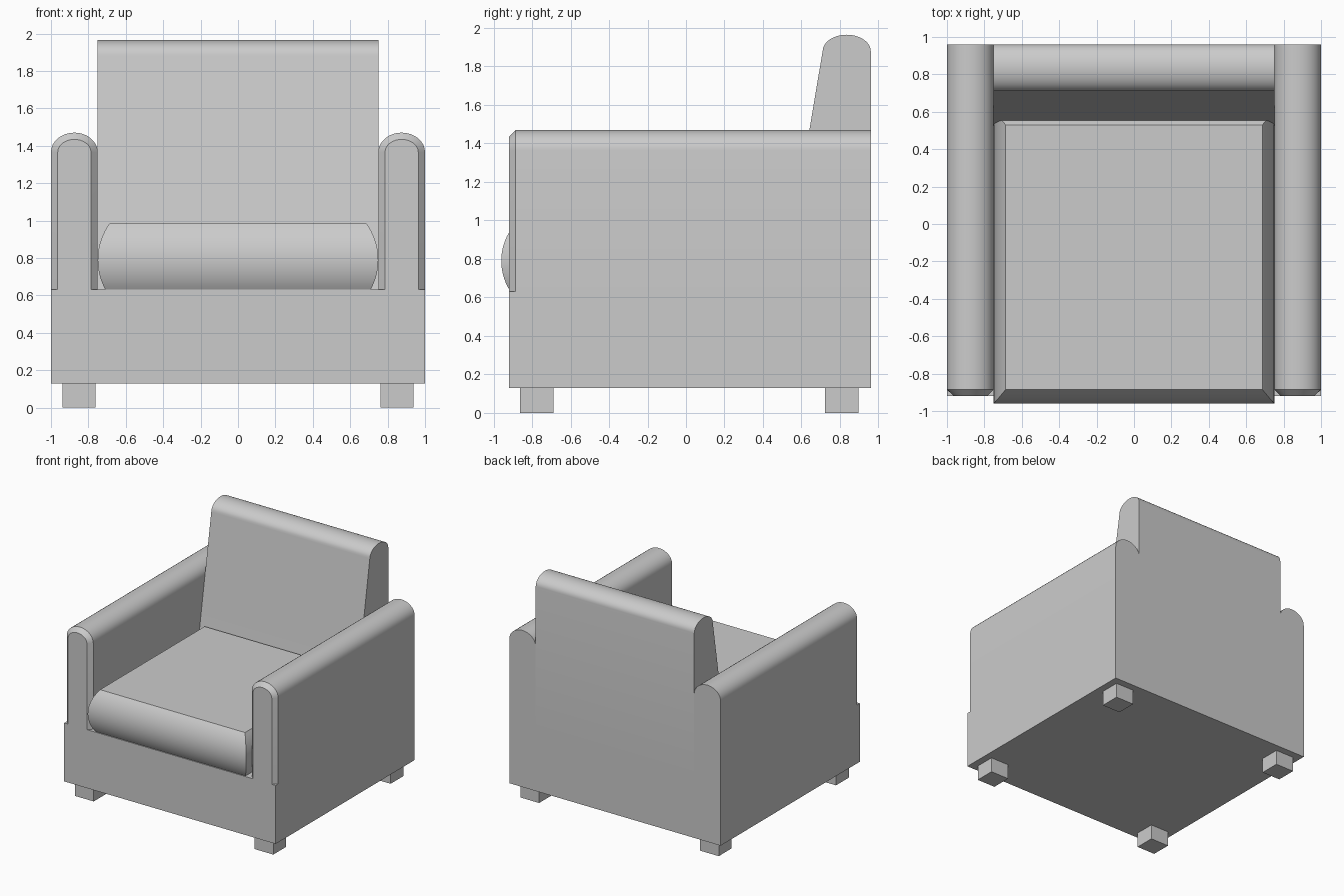
import bpy, bmesh, math

if "Cube" in bpy.data.objects:
    bpy.data.objects.remove(bpy.data.objects["Cube"])

fabric = bpy.data.materials.new("grey fabric")
fabric.diffuse_color = (0.6, 0.6, 0.6, 1)
fabric.use_nodes = True
fabric.node_tree.nodes["Principled BSDF"].inputs["Base Color"].default_value = fabric.diffuse_color


def loft(name, rings, cap_start=True):
    """Join equal-length rings of points into one capped solid."""
    bm = bmesh.new()
    loops = [[bm.verts.new(p) for p in ring] for ring in rings]
    n = len(loops[0])
    for a, b in zip(loops, loops[1:]):
        for i in range(n):
            j = (i + 1) % n
            bm.faces.new((a[i], a[j], b[j], b[i]))
    caps = [bm.faces.new(loops[-1])]
    caps.append(bm.faces.new(loops[0]))
    bmesh.ops.recalc_face_normals(bm, faces=bm.faces)
    if not cap_start:
        bmesh.ops.delete(bm, geom=[caps[1]], context='FACES_ONLY')
    mesh = bpy.data.meshes.new(name)
    bm.to_mesh(mesh)
    bm.free()
    obj = bpy.data.objects.new(name, mesh)
    bpy.context.collection.objects.link(obj)
    mesh.materials.append(fabric)
    bpy.ops.object.select_all(action='DESELECT')
    obj.select_set(True)
    bpy.context.view_layer.objects.active = obj
    bpy.ops.object.shade_smooth_by_angle(angle=math.radians(30))
    return obj


def rect(x0, x1, y0, y1, z):
    return [(x0, y0, z), (x1, y0, z), (x1, y1, z), (x0, y1, z)]


def box(name, x0, x1, y0, y1, z0, z1):
    return loft(name, [rect(x0, x1, y0, y1, z0), rect(x0, x1, y0, y1, z1)])


def arch(centre, half, spring, rise, steps=16):
    """Half-ellipse running from the + side over the top to the - side."""
    return [(centre + half * math.cos(math.pi * i / steps),
             spring + rise * math.sin(math.pi * i / steps))
            for i in range(steps + 1)]


# Base and feet
box("base", -1, 1, -0.92, 0.96, 0.13, 0.63)
for side, x in (("left", -0.85), ("right", 0.85)):
    for end, y in (("front", -0.775), ("back", 0.81)):
        box(f"{end}_{side}_foot", x - 0.088, x + 0.088, y - 0.087, y + 0.087, 0, 0.13)

# Round-topped arms with a chamfered front
for side, x in (("left", -0.875), ("right", 0.875)):
    def arm_ring(y, inset):
        top = arch(x, 0.125 - inset, 1.365, 0.105 - inset)
        pts = [(x + 0.125 - inset, 0.63)] + top + [(x - 0.125 + inset, 0.63)]
        return [(px, y, pz) for px, pz in pts]
    loft(f"{side}_arm", [arm_ring(0.96, 0), arm_ring(-0.885, 0), arm_ring(-0.92, 0.036)])

# Leaning backrest with a rounded top
profile = [(0.96, 0.63)] + arch(0.835, 0.125, 1.88, 0.085) + [(0.5, 0.63)]
loft("backrest", [[(x, y, z) for y, z in profile] for x in (-0.75, 0.75)])

# Seat cushion with bulging sides
rings = []
for i in range(17):
    z = 0.63 + 0.355 * i / 16
    h = z - 0.79
    sag_y = 0.29 - math.sqrt(0.29 ** 2 - h * h)
    sag_x = 0.33 - math.sqrt(0.33 ** 2 - h * h)
    rings.append(rect(-0.75 + sag_x, 0.75 - sag_x, -0.96 + sag_y, 0.605 - sag_y, z))
loft("seat_cushion", rings)
